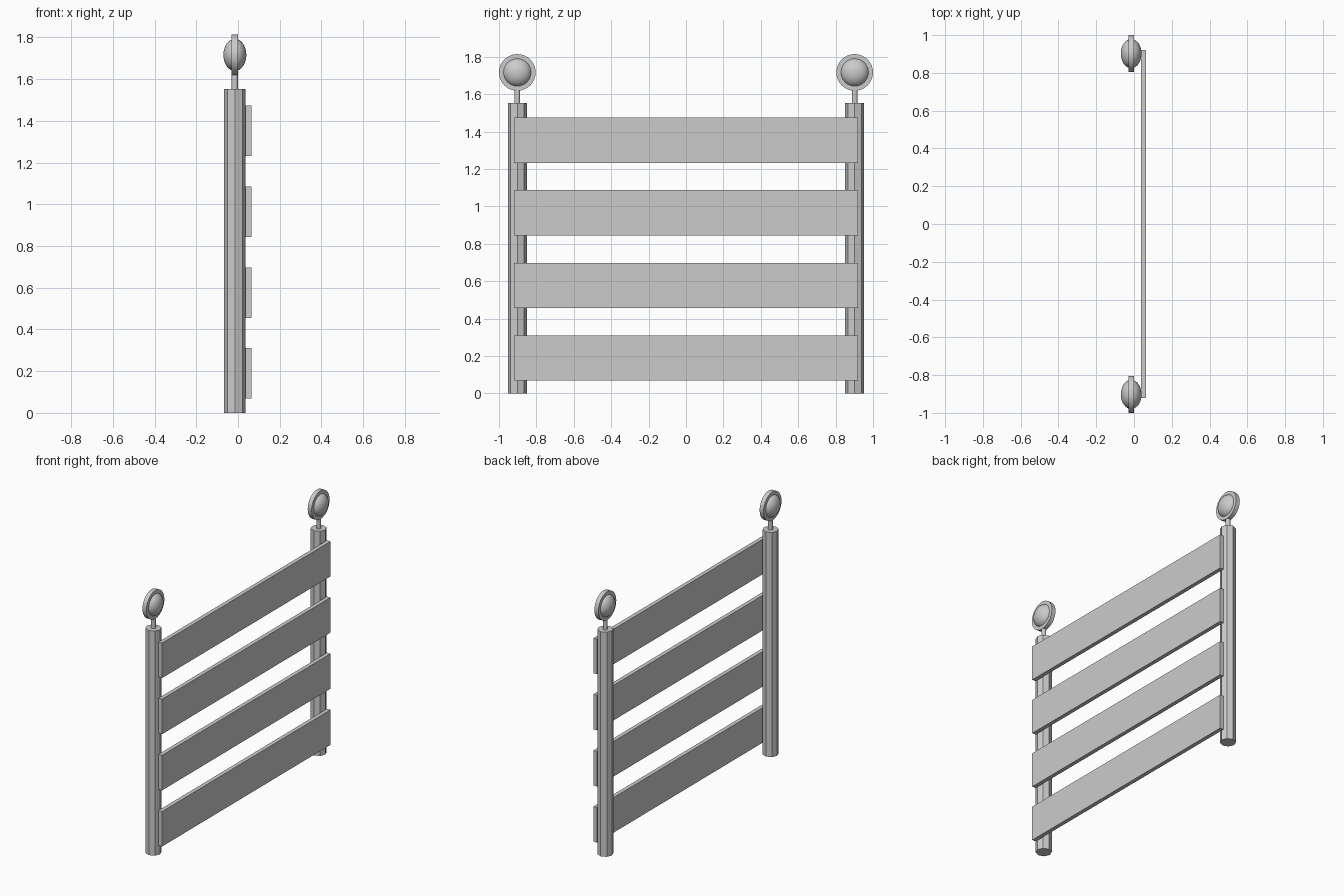
import bpy, math

cube = bpy.data.objects.get("Cube")
if cube:
    bpy.data.objects.remove(cube, do_unlink=True)

grey = bpy.data.materials.new("light_grey")
grey.use_nodes = True
colour = (0.6, 0.6, 0.6, 1)
grey.diffuse_color = colour
grey.node_tree.nodes["Principled BSDF"].inputs["Base Color"].default_value = colour

POST_X = -0.015
POST_Y = 0.902


def finish(name, smooth=None):
    obj = bpy.context.object
    obj.name = name
    obj.data.materials.append(grey)
    bpy.ops.object.transform_apply(location=False, rotation=True, scale=True)
    if smooth:
        bpy.ops.object.shade_smooth_by_angle(angle=math.radians(smooth))
    return obj


def cylinder(name, sides, radius, depth, loc, rot=(0, 0, 0), smooth=None):
    bpy.ops.mesh.primitive_cylinder_add(vertices=sides, radius=radius, depth=depth,
                                        location=loc, rotation=rot)
    return finish(name, smooth)


# Posts, each topped by a stem carrying a rimmed round reflector
for side, y in (("front", -POST_Y), ("back", POST_Y)):
    cylinder(side + "_post", 8, 0.051, 1.552, (POST_X, y, 0.776))
    cylinder(side + "_stem", 12, 0.015, 0.14, (POST_X, y, 1.59), smooth=40)
    cylinder(side + "_rim", 32, 0.098, 0.03, (POST_X, y, 1.716),
             (0, math.pi / 2, 0), smooth=40)
    bpy.ops.mesh.primitive_uv_sphere_add(segments=24, ring_count=16, radius=1,
                                         location=(POST_X, y, 1.716),
                                         rotation=(0, math.pi / 2, 0))
    bpy.context.object.scale = (0.077, 0.077, 0.055)
    finish(side + "_lens", 40)

# Horizontal planks fixed to the left face of the posts
for i in range(4):
    bpy.ops.mesh.primitive_cube_add(size=1, location=(0.05, 0, 0.189 + i * 0.388))
    bpy.context.object.scale = (0.028, 1.84, 0.242)
    finish("plank_%d" % (i + 1))
